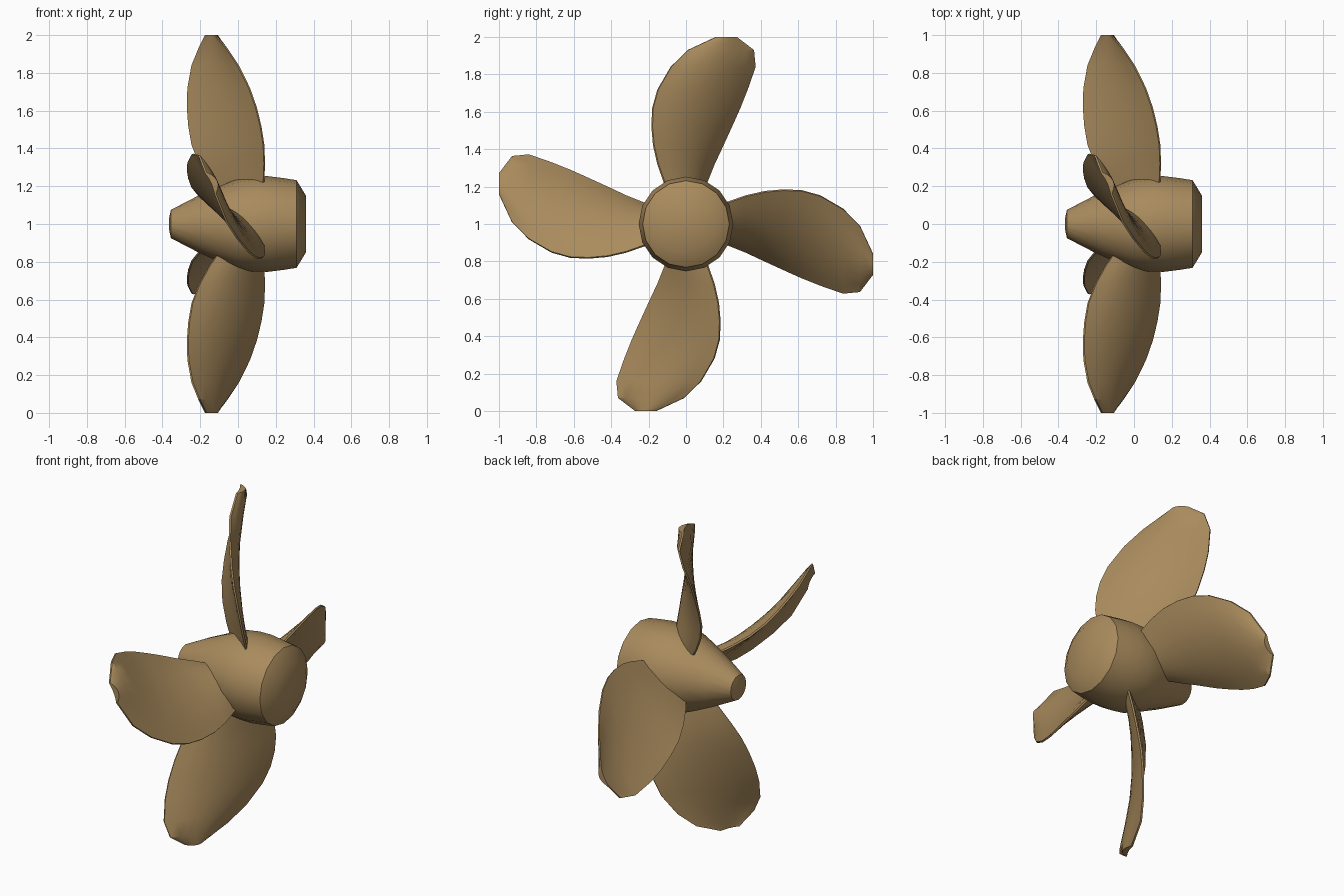
import bpy, bmesh, math
from mathutils import Vector, Matrix

if "Cube" in bpy.data.objects:
    bpy.data.objects.remove(bpy.data.objects["Cube"])

bronze = bpy.data.materials.new("bronze")
bronze.use_nodes = True
bronze.diffuse_color = (0.40, 0.26, 0.11, 1)
bronze.node_tree.nodes["Principled BSDF"].inputs["Base Color"].default_value = bronze.diffuse_color


def loft(name, rings, angle):
    """Skin a list of closed rings, cap both ends and shade."""
    bm = bmesh.new()
    loops = [[bm.verts.new(p) for p in ring] for ring in rings]
    for a, b in zip(loops, loops[1:]):
        for i in range(len(a)):
            j = (i + 1) % len(a)
            bm.faces.new((a[i], a[j], b[j], b[i]))
    bm.faces.new(loops[0])
    bm.faces.new(loops[-1])
    bmesh.ops.recalc_face_normals(bm, faces=bm.faces)
    mesh = bpy.data.meshes.new(name)
    bm.to_mesh(mesh)
    bm.free()
    mesh.materials.append(bronze)
    obj = bpy.data.objects.new(name, mesh)
    bpy.context.collection.objects.link(obj)
    bpy.ops.object.select_all(action='DESELECT')
    obj.select_set(True)
    bpy.context.view_layer.objects.active = obj
    bpy.ops.object.shade_smooth_by_angle(angle=math.radians(angle))
    return obj


# Hub: turned profile (x, radius) around the shaft axis
SIDES = 16
profile = [(-0.365, 0.03), (-0.355, 0.075), (-0.22, 0.145), (-0.1, 0.2), (0, 0.24),
           (0.08, 0.252), (0.16, 0.253), (0.24, 0.243), (0.31, 0.232), (0.36, 0.15)]
turn = [2 * math.pi * i / SIDES for i in range(SIDES)]
hub = loft("hub", [[(x, r * math.cos(a), r * math.sin(a)) for a in turn] for x, r in profile], 35)
hub.location.z = 1

# Blade stations: radius, leading edge (x, y), trailing edge (x, y), half thickness
stations = [(0.12, 0.12, -0.08, -0.08, 0.07, 0.026),
            (0.22, 0.136, -0.115, -0.15, 0.11, 0.026),
            (0.32, 0.14, -0.15, -0.205, 0.15, 0.025),
            (0.42, 0.136, -0.173, -0.243, 0.197, 0.024),
            (0.52, 0.12, -0.182, -0.26, 0.243, 0.022),
            (0.62, 0.095, -0.178, -0.267, 0.288, 0.020),
            (0.72, 0.06, -0.15, -0.264, 0.328, 0.018),
            (0.84, 0.0, -0.08, -0.242, 0.37, 0.016),
            (0.93, -0.06, 0.01, -0.205, 0.362, 0.014),
            (1.0, -0.12, 0.16, -0.17, 0.27, 0.012)]
STEPS = 8


def section(r, x0, y0, x1, y1, thick):
    """Cambered lens between the leading and trailing edges."""
    lead, trail = Vector((x0, y0, r)), Vector((x1, y1, r))
    across = (trail - lead).cross(Vector((0, 0, 1))).normalized()
    sides = ([], [])
    for i in range(STEPS + 1):
        u = i / STEPS
        bulge = 4 * u * (1 - u)
        for side, sign in zip(sides, (1, -1)):
            offset = 0.02 * bulge + sign * (0.005 + thick * bulge)
            side.append(lead.lerp(trail, u) + across * offset)
    return sides[0] + sides[1][::-1]


# Four blades, a quarter turn apart
for k, name in enumerate(("upper", "front", "lower", "rear")):
    blade = loft(name + "_blade", [section(*s) for s in stations], 40)
    blade.matrix_world = Matrix.Translation((0, 0, 1)) @ Matrix.Rotation(k * math.pi / 2, 4, 'X')
